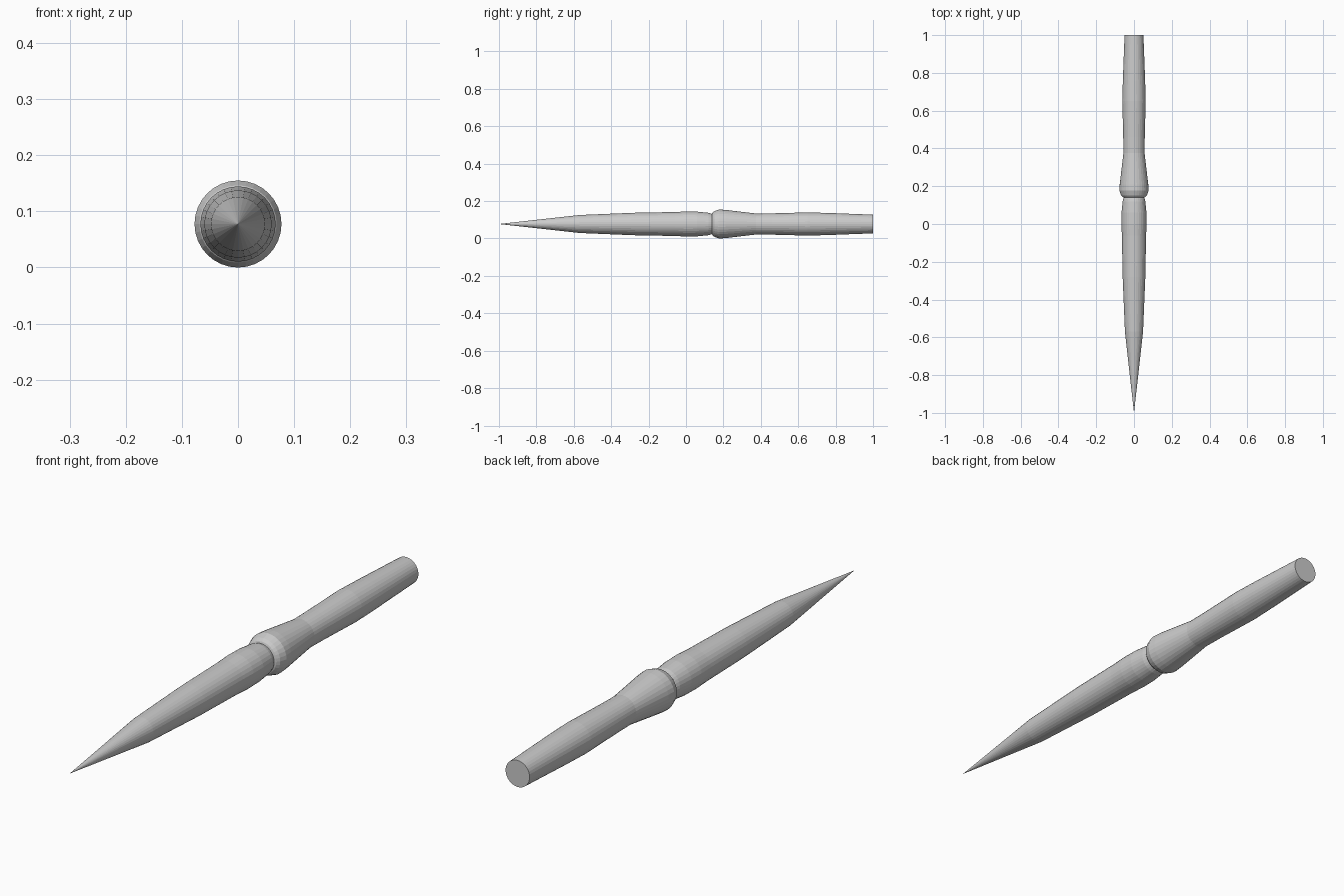
import bpy, bmesh, math

if "Cube" in bpy.data.objects:
    bpy.data.objects.remove(bpy.data.objects["Cube"])

SIDES = 32
AXIS_Z = 0.0775

grey = bpy.data.materials.new("plain grey")
grey.diffuse_color = (0.6, 0.6, 0.6, 1)
grey.use_nodes = True
grey.node_tree.nodes["Principled BSDF"].inputs["Base Color"].default_value = grey.diffuse_color


def lathe(name, profile):
    """Turn (y, radius) points around the long axis; zero radius makes a point."""
    bm = bmesh.new()
    rings = []
    for y, r in profile:
        count = SIDES if r > 0 else 1
        rings.append([bm.verts.new((r * math.cos(2 * math.pi * i / SIDES), y,
                                    AXIS_Z + r * math.sin(2 * math.pi * i / SIDES)))
                      for i in range(count)])
    for a, b in zip(rings, rings[1:]):
        for i in range(SIDES):
            j = (i + 1) % SIDES
            if len(a) == 1:
                bm.faces.new((a[0], b[j], b[i]))
            else:
                bm.faces.new((a[i], a[j], b[j], b[i]))
    for ring in (rings[0], rings[-1]):
        if len(ring) > 1:
            bm.faces.new(ring)
    bmesh.ops.recalc_face_normals(bm, faces=bm.faces)
    mesh = bpy.data.meshes.new(name)
    bm.to_mesh(mesh)
    bm.free()
    mesh.materials.append(grey)
    obj = bpy.data.objects.new(name, mesh)
    bpy.context.collection.objects.link(obj)
    return obj


# Long pointed shaft with a shallow swell and a chamfered rear end
lathe("pointed_shaft", [(-1.0, 0), (-0.57, 0.048), (-0.28, 0.060), (-0.06, 0.064),
                        (0.0, 0.067), (0.06, 0.066), (0.12, 0.060),
                        (0.135, 0.056), (0.142, 0.050)])

# Grip with a flared collar, slim waist and flat end
lathe("grip", [(0.138, 0.050), (0.142, 0.060), (0.152, 0.069), (0.178, 0.0775),
               (0.21, 0.0755), (0.375, 0.056), (0.46, 0.057), (0.65, 0.062),
               (0.76, 0.059), (1.0, 0.050)])
